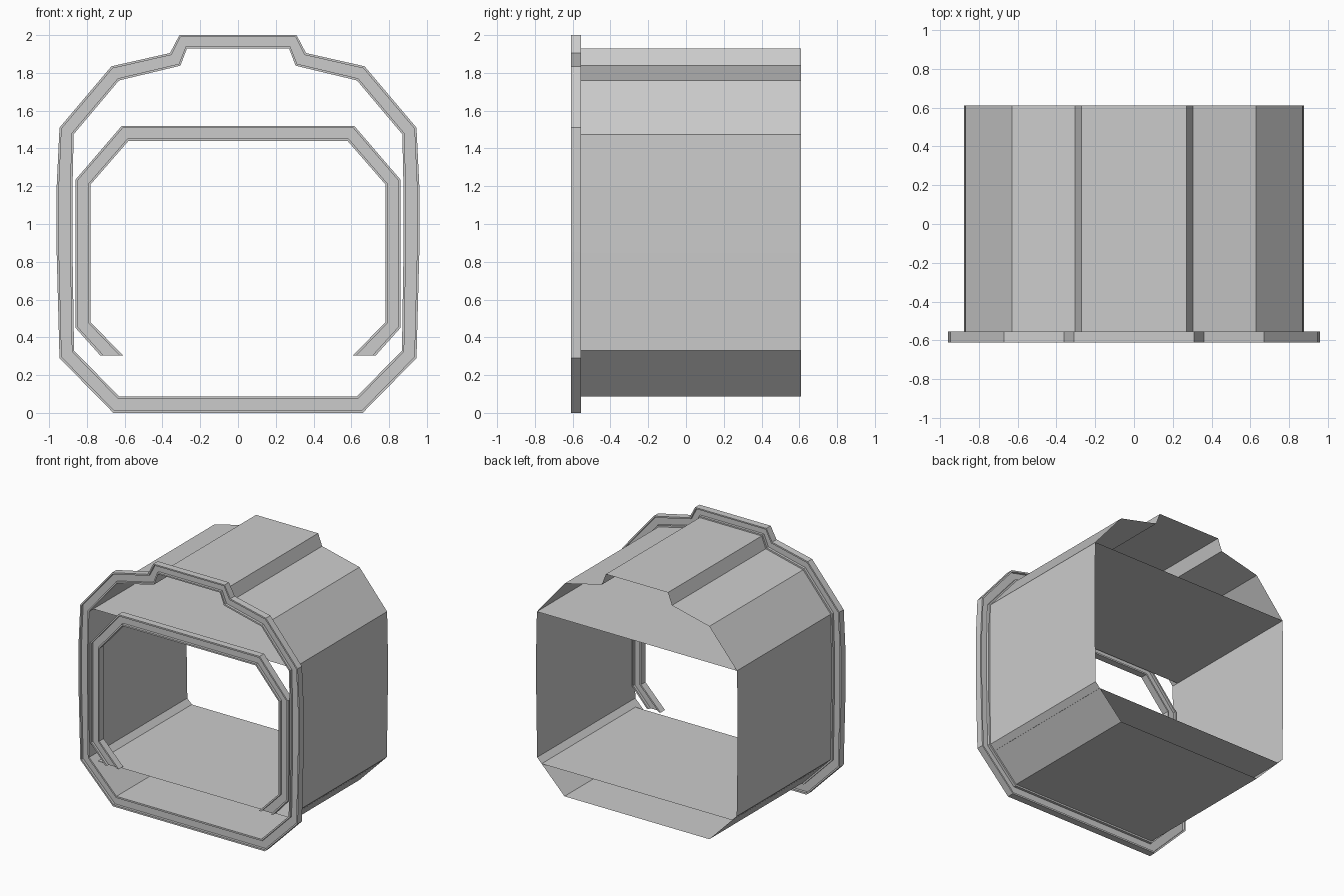
import bpy

if "Cube" in bpy.data.objects:
    bpy.data.objects.remove(bpy.data.objects["Cube"])

FRONT, LIP, BACK = -0.61, -0.555, 0.61


def mirror(half):
    """Right half profile -> full profile, ordered right to left."""
    return half + [(-x, z) for x, z in reversed(half)]


def make_object(name, verts, faces):
    mesh = bpy.data.meshes.new(name)
    mesh.from_pydata(verts, [], faces)
    mesh.update()
    obj = bpy.data.objects.new(name, mesh)
    bpy.context.collection.objects.link(obj)
    return obj


def frame(name, outer, inner, closed):
    """Sweep a channelled section between two matching outlines."""
    rim, groove = 0.15, 0.02
    front = [(0, FRONT), (rim, FRONT), (rim, FRONT + groove),
             (1 - rim, FRONT + groove), (1 - rim, FRONT), (1, FRONT)]
    back = [(u, LIP + FRONT - y) for u, y in reversed(front)]
    section = front + back
    k, n = len(section), len(outer)
    verts = [(a[0] + (b[0] - a[0]) * u, y, a[1] + (b[1] - a[1]) * u)
             for a, b in zip(outer, inner) for u, y in section]
    faces = []
    for i in range(n if closed else n - 1):
        j = (i + 1) % n
        for s in range(k):
            t = (s + 1) % k
            faces.append((i * k + s, i * k + t, j * k + t, j * k + s))
    if not closed:
        faces.append(tuple(reversed(range(k))))
        faces.append(tuple((n - 1) * k + s for s in range(k)))
    return make_object(name, verts, faces)


def sheet(name, profile, closed):
    """Extrude an outline from the frame to the open rear."""
    n = len(profile)
    verts = [(x, y, z) for y in (LIP, BACK) for x, z in profile]
    faces = [(i, (i + 1) % n, n + (i + 1) % n, n + i)
             for i in range(n if closed else n - 1)]
    return make_object(name, verts, faces)


# Outer front frame with its raised top step
outer = mirror([(0.66, 0.0), (0.945, 0.29), (0.96, 0.85), (0.96, 1.2),
                (0.945, 1.51), (0.67, 1.835), (0.36, 1.905), (0.31, 2.0)])
inner = mirror([(0.63, 0.087), (0.868, 0.33), (0.876, 0.85), (0.876, 1.2),
                (0.87, 1.475), (0.63, 1.76), (0.305, 1.838), (0.27, 1.93)])
frame("outer_frame", outer, inner, True)

# Open-bottomed inner frame
frame("inner_frame",
      mirror([(0.73, 0.305), (0.86, 0.45), (0.86, 1.235), (0.615, 1.52)]),
      mirror([(0.61, 0.305), (0.78, 0.48), (0.78, 1.21), (0.58, 1.44)]), False)

# Tunnel shell behind the frame, with ceiling and floor panels inside
sheet("tunnel_shell", inner, True)
sheet("ceiling_panel", [(0.87, 1.475), (-0.87, 1.475)], False)
sheet("floor_panel", [(0.83, 0.29), (-0.83, 0.29)], False)
